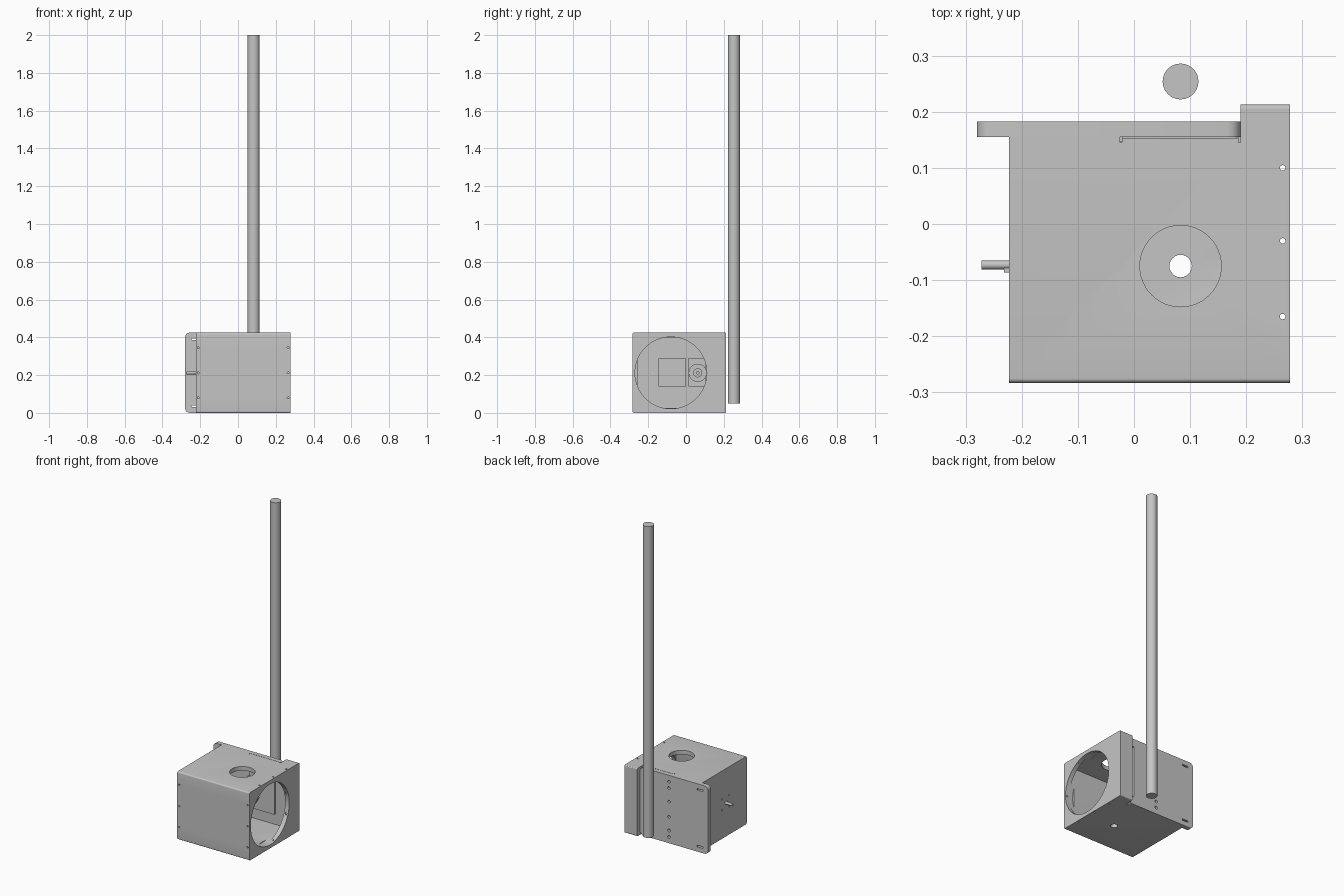
import bpy, bmesh, math
from mathutils import Matrix, Vector

old = bpy.data.objects.get("Cube")
if old:
    bpy.data.objects.remove(old, do_unlink=True)

grey = bpy.data.materials.new("plain_grey")
grey.use_nodes = True
COLOR = (0.56, 0.56, 0.56, 1)
grey.diffuse_color = COLOR
grey.node_tree.nodes["Principled BSDF"].inputs["Base Color"].default_value = COLOR


def finish(name, bm):
    mesh = bpy.data.meshes.new(name)
    bm.to_mesh(mesh)
    bm.free()
    obj = bpy.data.objects.new(name, mesh)
    bpy.context.collection.objects.link(obj)
    mesh.materials.append(grey)
    return obj


def box(name, xs, ys, zs, round_axis=None, radius=0.01, keep=lambda p: True):
    """Box from ranges, rounding the edges that run along one axis."""
    bm = bmesh.new()
    bmesh.ops.create_cube(bm, size=1)
    for v in bm.verts:
        v.co = Vector([r[0] if c < 0 else r[1] for c, r in zip(v.co, (xs, ys, zs))])
    if round_axis is not None:
        edges = []
        for e in bm.edges:
            a, b = (v.co for v in e.verts)
            if abs((a - b)[round_axis]) > 1e-4 and keep((a + b) / 2):
                edges.append(e)
        bmesh.ops.bevel(bm, geom=edges, offset=radius, segments=5, profile=0.5, affect='EDGES')
    return finish(name, bm)


def cylinder(name, axis, center, radius, length, sides=24):
    bm = bmesh.new()
    turn = {'x': Matrix.Rotation(math.pi / 2, 4, 'Y'),
            'y': Matrix.Rotation(math.pi / 2, 4, 'X'), 'z': Matrix()}[axis]
    bmesh.ops.create_cone(bm, cap_ends=True, segments=sides, radius1=radius, radius2=radius,
                          depth=length, matrix=Matrix.Translation(center) @ turn)
    return finish(name, bm)


def cut(target, *cutters):
    for c in cutters:
        mod = target.modifiers.new("cut", 'BOOLEAN')
        mod.operation, mod.solver, mod.object = 'DIFFERENCE', 'EXACT', c
        bpy.context.view_layer.objects.active = target
        bpy.ops.object.modifier_apply(modifier=mod.name)
        bpy.data.objects.remove(c, do_unlink=True)


def hole(target, axis, center, radius, length, sides=12):
    cut(target, cylinder("cutter", axis, center, radius, length, sides))


MID = 0.212

# Hollow housing, open at the back
housing = box("housing", (-0.223, 0.278), (-0.283, 0.155), (0, 0.425), 0, 0.008,
              lambda p: p.y < 0)
cut(housing, box("cutter", (-0.197, 0.25), (-0.257, 0.2), (0.026, 0.399)))
hole(housing, 'x', (0.265, -0.08, MID), 0.19, 0.08, 64)     # side opening
hole(housing, 'z', (0.083, -0.075, 0.41), 0.0725, 0.06, 48)  # top opening
hole(housing, 'z', (0.083, -0.075, 0.01), 0.02, 0.06, 24)    # floor opening

# Screw holes in housing
for z in (0.08, MID, 0.345):
    for x in (-0.21, 0.265):
        hole(housing, 'y', (x, -0.283, z), 0.005, 0.03)
for y in (0.1, -0.03, -0.165):
    hole(housing, 'z', (0.265, y, MID), 0.005, 0.5)
for dy in (-0.035, 0.035):
    for dz in (-0.035, 0.035):
        hole(housing, 'x', (-0.22, -0.073 + dy, MID + dz), 0.005, 0.03)

# Thin slit along the rear of the top
cut(housing, box("cutter", (-0.024, 0.19), (0.153, 0.16), (0.41, 0.44)))
for x in (-0.023, 0.188):
    cut(housing, box("cutter", (x - 0.002, x + 0.002), (0.145, 0.158), (0.39, 0.44)))

# Rear plate with rounded corners, slots and a column of holes
rear = box("rear_plate", (-0.28, 0.19), (0.155, 0.183), (0, 0.425), 1, 0.024)
cut(rear, box("cutter", (0.152, 0.17), (0.168, 0.2), (0.05, 0.375)))
for z in (0.04, 0.08, 0.165, 0.26, 0.345, 0.385):
    hole(rear, 'y', (-0.01, 0.18, z), 0.009, 0.03, 16)
for z in (0.035, 0.39):
    cut(rear, box("cutter", (-0.245, -0.205), (0.14, 0.2), (z - 0.005, z + 0.005)))

# Upright block at the rear corner
box("rear_corner_block", (0.19, 0.278), (0.155, 0.213), (0, 0.425), 0, 0.008,
    lambda p: p.y > 0.2)

# Motor with its shaft through the side wall
box("motor_body", (-0.197, -0.05), (-0.145, 0.0), (0.14, 0.288))
shaft = cylinder("motor_shaft", 'x', (-0.236, -0.073, MID), 0.008, 0.072)
box("shaft_key", (-0.232, -0.222), (-0.086, -0.075), (0.206, 0.218))

# Bracket and roller by the rear plate
box("roller_bracket", (-0.025, 0.03), (0.012, 0.104), (0.14, 0.29))
box("bracket_back", (-0.025, 0.15), (0.146, 0.155), (0.09, 0.335))
box("bracket_arm", (-0.025, -0.005), (0.1, 0.155), (0.14, 0.29))
roller = cylinder("roller", 'x', (0.05, 0.062, MID), 0.048, 0.04, 32)
hub = cylinder("roller_hub", 'x', (0.075, 0.062, MID), 0.024, 0.02)
pin = cylinder("roller_pin", 'x', (0.088, 0.062, MID), 0.009, 0.02, 16)

# Tall pole behind the housing
pole = cylinder("pole", 'z', (0.083, 0.254, 1.025), 0.032, 1.95, 24)

bpy.ops.object.select_all(action='DESELECT')
for o in (housing, rear, shaft, roller, hub, pin, pole):
    o.select_set(True)
    bpy.context.view_layer.objects.active = o
bpy.ops.object.shade_smooth_by_angle(angle=math.radians(30))
